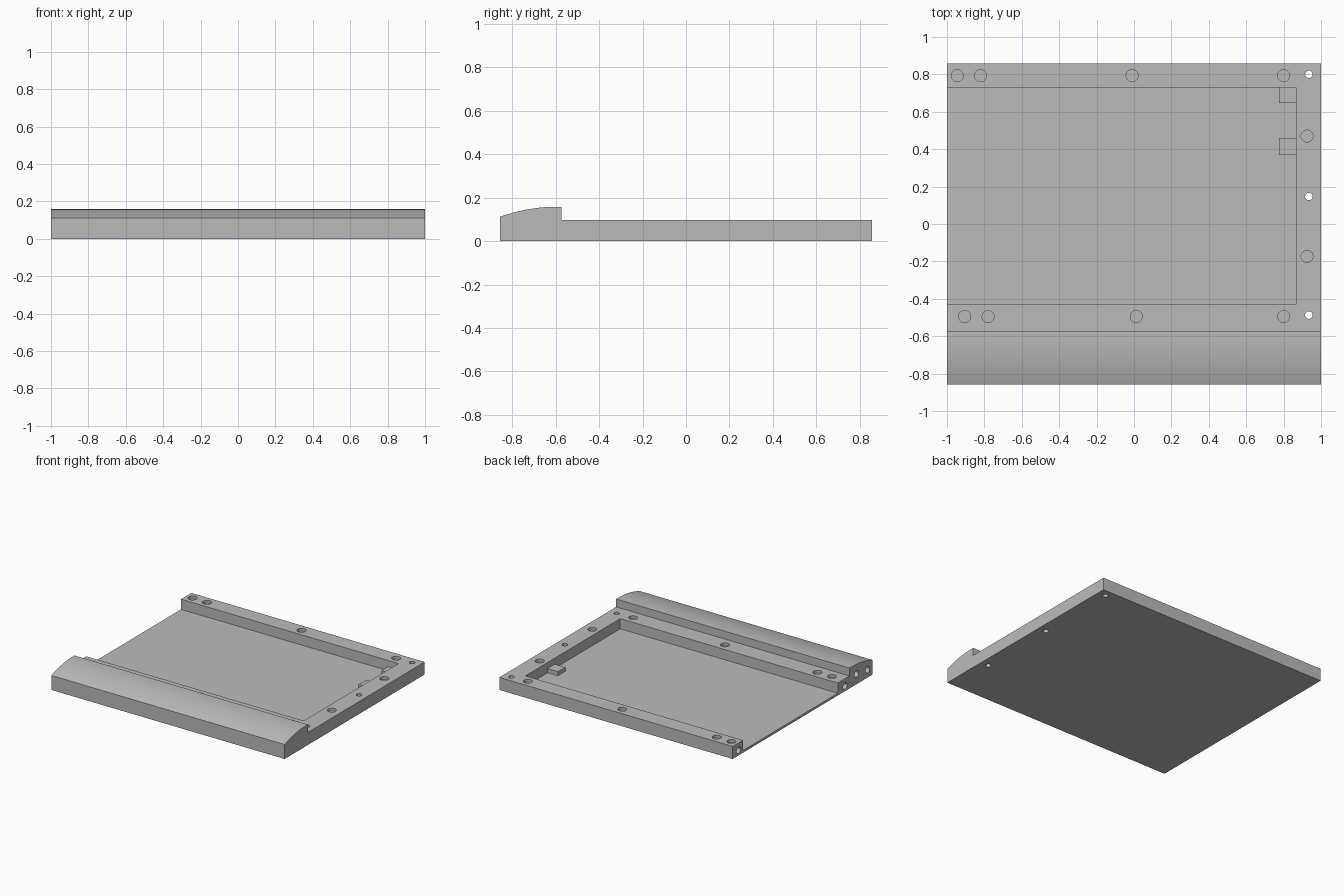
import bpy, bmesh, math
from mathutils import Matrix, Vector

if "Cube" in bpy.data.objects:
    bpy.data.objects.remove(bpy.data.objects["Cube"], do_unlink=True)

grey = bpy.data.materials.new("light grey")
grey.use_nodes = True
colour = (0.5, 0.5, 0.5, 1)
grey.diffuse_color = colour
grey.node_tree.nodes["Principled BSDF"].inputs["Base Color"].default_value = colour

HALF_Y, DECK, FLOOR = 0.857, 0.097, 0.018


def make_object(name, bm):
    bmesh.ops.recalc_face_normals(bm, faces=bm.faces[:])
    mesh = bpy.data.meshes.new(name)
    bm.to_mesh(mesh)
    bm.free()
    mesh.materials.append(grey)
    obj = bpy.data.objects.new(name, mesh)
    bpy.context.collection.objects.link(obj)
    return obj


def add_box(bm, low, high):
    low, high = Vector(low), Vector(high)
    matrix = Matrix.Translation((low + high) / 2) @ Matrix.Diagonal((*(high - low), 1))
    bmesh.ops.create_cube(bm, size=1, matrix=matrix)


def add_cylinder(bm, centre, radius, depth, along_x=False):
    turn = Matrix.Rotation(math.pi / 2, 4, "Y") if along_x else Matrix()
    bmesh.ops.create_cone(bm, cap_ends=True, segments=32, radius1=radius,
                          radius2=radius, depth=depth,
                          matrix=Matrix.Translation(centre) @ turn)


# Tray body: side profile with a curved front ridge, extruded along x
profile = [(-HALF_Y, 0), (HALF_Y, 0), (HALF_Y, DECK), (-0.573, DECK), (-0.573, 0.158)]
steps = 14
for i in range(steps + 1):
    t = i / steps
    profile.append((-0.6 - (HALF_Y - 0.6) * t, 0.158 - 0.046 * t * t))
bm = bmesh.new()
face = bm.faces.new([bm.verts.new((-1, y, z)) for y, z in profile])
result = bmesh.ops.extrude_face_region(bm, geom=[face])
moved = [v for v in result["geom"] if isinstance(v, bmesh.types.BMVert)]
bmesh.ops.translate(bm, verts=moved, vec=(2, 0, 0))
body = make_object("tray_body", bm)

# Cutters: open-ended pocket, blind sockets, screw holes and end holes
bm = bmesh.new()
add_box(bm, (-1.1, -0.43, FLOOR), (0.865, 0.73, 0.3))
sockets = [(-0.945, 0.793), (-0.82, 0.793), (-0.01, 0.793), (0.80, 0.793),
           (-0.905, -0.495), (-0.78, -0.495), (0.012, -0.495), (0.80, -0.495),
           (0.925, 0.47), (0.925, -0.173)]
for x, y in sockets:
    add_cylinder(bm, (x, y, DECK), 0.032, 0.044)
for y in (0.80, 0.147, -0.487):
    add_cylinder(bm, (0.935, y, 0.05), 0.02, 0.3)
for y, z in ((0.785, 0.04), (-0.52, 0.04), (-0.66, 0.08), (-0.795, 0.06)):
    add_cylinder(bm, (-1, y, z), 0.025, 0.12, along_x=True)
cutter = make_object("cutter", bm)
cutter.hide_render = True

cut = body.modifiers.new("cuts", "BOOLEAN")
cut.operation = "DIFFERENCE"
cut.solver = "EXACT"
cut.object = cutter
bpy.ops.object.select_all(action="DESELECT")
body.select_set(True)
bpy.context.view_layer.objects.active = body
bpy.ops.object.modifier_apply(modifier=cut.name)
bpy.data.objects.remove(cutter, do_unlink=True)
bpy.ops.object.shade_smooth_by_angle(angle=math.radians(30))

# Small support blocks against the left pocket wall
for name, y0, y1 in (("rear_support_block", 0.648, 0.73),
                     ("middle_support_block", 0.37, 0.46)):
    bm = bmesh.new()
    add_box(bm, (0.775, y0, FLOOR), (0.865, y1, 0.05))
    make_object(name, bm)
